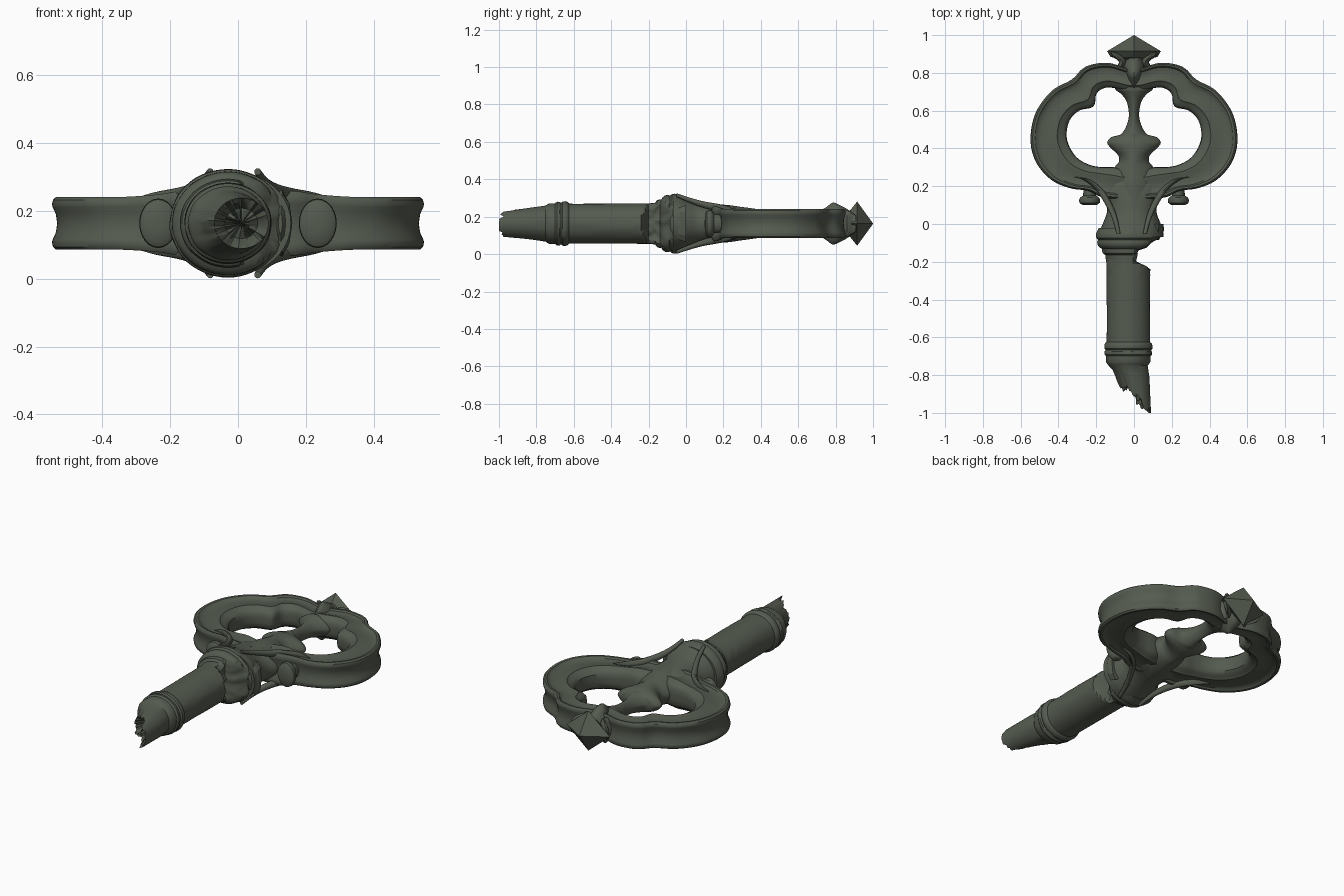
import bpy, bmesh, math
from mathutils import Vector, noise

cube = bpy.data.objects.get("Cube")
if cube:
    bpy.data.objects.remove(cube)

CZ = 0.163  # height of the key's long axis

iron = bpy.data.materials.new("dark green iron")
iron.use_nodes = True
colour = (0.09, 0.105, 0.08, 1)
iron.diffuse_color = colour
bsdf = next(n for n in iron.node_tree.nodes if n.type == "BSDF_PRINCIPLED")
bsdf.inputs["Base Color"].default_value = colour
bsdf.inputs["Roughness"].default_value = 0.7


def skin(name, rows, wrap=False, angle=35):
    """Skin closed rings of points into one solid object."""
    bm = bmesh.new()
    grid = [[bm.verts.new(p) for p in row] for row in rows]
    pairs = list(zip(grid, grid[1:]))
    if wrap:
        pairs.append((grid[-1], grid[0]))
    for a, b in pairs:
        n = len(a)
        for i in range(n):
            j = (i + 1) % n
            bm.faces.new((a[i], a[j], b[j], b[i]))
    if not wrap:
        bm.faces.new(grid[0])
        bm.faces.new(grid[-1])
    bmesh.ops.remove_doubles(bm, verts=bm.verts, dist=0.0003)
    bmesh.ops.recalc_face_normals(bm, faces=bm.faces)
    mesh = bpy.data.meshes.new(name)
    bm.to_mesh(mesh)
    bm.free()
    mesh.materials.append(iron)
    ob = bpy.data.objects.new(name, mesh)
    bpy.context.collection.objects.link(ob)
    bpy.ops.object.select_all(action="DESELECT")
    ob.select_set(True)
    bpy.context.view_layer.objects.active = ob
    bpy.ops.object.shade_smooth_by_angle(angle=math.radians(angle))
    return ob


def spline(pts, steps, closed=False):
    """Smooth curve through points of any dimension."""
    out, n = [], len(pts)
    pick = (lambda i: pts[i % n]) if closed else (lambda i: pts[min(max(i, 0), n - 1)])
    for i in range(n if closed else n - 1):
        for s in range(steps):
            t = s / steps
            out.append([0.5 * (2 * b + (c - a) * t + (2 * a - 5 * b + 4 * c - d) * t * t
                               + (3 * b - a - 3 * c + d) * t ** 3)
                        for a, b, c, d in zip(pick(i - 1), pick(i), pick(i + 1), pick(i + 2))])
    return out if closed else out + [list(pts[-1])]


def spow(v, p):
    return math.copysign(abs(v) ** p, v)


def section(y, rx, rz, cx=0, cz=CZ, n=32, p=1.0):
    """Superellipse ring across the long axis; p > 1 gives a ridge."""
    angles = [2 * math.pi * i / n for i in range(n)]
    return [(cx + rx * spow(math.cos(a), p), y, cz + rz * spow(math.sin(a), p)) for a in angles]


def lerp_table(table, v):
    """Piecewise linear lookup, keys falling."""
    for (a, x), (b, y) in zip(table, table[1:]):
        if b <= v <= a:
            return x + (y - x) * (a - v) / (a - b)
    return table[0][1] if v > table[0][0] else table[-1][1]


# Bow: grooved moulding between an outer and an inner outline
# (outer x, outer y, inner x, inner y, half thickness)
half = [(0, .13, 0, .28, .09), (.16, .14, .1, .3, .095), (.24, .175, .18, .302, .085),
        (.34, .19, .24, .315, .078), (.44, .235, .3, .35, .077), (.52, .33, .342, .41, .077),
        (.548, .45, .357, .475, .077), (.52, .59, .34, .55, .077), (.435, .705, .29, .6, .077),
        (.33, .765, .215, .622, .077), (.275, .82, .2, .685, .077), (.22, .845, .17, .714, .077),
        (.13, .852, .12, .722, .077), (0, .82, 0, .7, .077)]
loop = half + [(-a, b, -c, d, h) for a, b, c, d, h in half[-2:0:-1]]
upper = [(.08, 0), (.06, .35), (.01, .62), (0, .72), (.015, .9), (.06, 1), (.13, .98), (.18, .86),
         (.3, .8), (.5, .8), (.64, .88), (.74, .9), (.82, .76), (.9, .7), (.98, .5), (1, .2)]
profile = upper + [(t, -z) for t, z in upper[:0:-1]]
rows = [[(ox + (ix - ox) * t, oy + (iy - oy) * t, CZ + z * h) for t, z in profile]
        for ox, oy, ix, iy, h in spline(loop, 6, True)]
skin("bow_ring", rows, wrap=True)

# Pierced centre stem with side lobes, ridged along the middle
stem = [(.76, .1, .06), (.715, .1, .065), (.69, .07, .06), (.65, .04, .05), (.58, .027, .045),
        (.52, .04, .05), (.475, .07, .06), (.46, .12, .06), (.43, .142, .07), (.4, .12, .075),
        (.365, .085, .08), (.33, .08, .085), (.29, .11, .09), (.22, .13, .1), (.12, .12, .105)]
skin("centre_stem", [section(*s, p=1.25) for s in spline(stem, 4)])

# Flared neck joining the bow to the collar
neck = [(.27, .09, .07), (.21, .17, .088), (.16, .17, .098), (.11, .138, .106), (.06, .132, .115),
        (.01, .15, .13), (-.03, .165, .145), (-.07, .168, .152)]
skin("neck", [section(y, rx, rz, cx=-.012, n=40) for y, rx, rz in spline(neck, 4)])

# Raised leaf ribs running down both faces of the neck
rib = [(-.05, .01, .16, 0), (.03, .014, .13, .02), (.1, .018, .108, .05), (.18, .02, .092, .1),
       (.235, .018, .08, .17), (.25, .008, .066, .24)]
for side in (-1, 1):
    for face in (-1, 1):
        skin("neck_rib", [section(y, r, r, cx=side * (x + .07) - .012, cz=CZ + face * (h - .008), n=12)
                          for y, r, h, x in spline(rib, 4)])

# Round studs under the shoulders
stud = [(.2, .03, .045), (.15, .035, .05), (.14, .05, .068), (.128, .056, .073),
        (.112, .054, .07), (.102, .04, .055), (.1, .01, .015)]
for side in (-1, 1):
    skin("shoulder_stud", [section(*s, cx=side * .235, n=24) for s in stud])

# Pointed finial with a four-sided head
head = [(.84, .035, .05), (.868, .05, .06), (.885, .125, .08), (.915, .142, .118), (1, .001, .001)]
skin("finial_head", [section(*s, n=4) for s in head], angle=15)
leaf = [(.72, .008, .07), (.75, .03, .088), (.785, .045, .112), (.82, .06, .1), (.85, .055, .085),
        (.875, .045, .07), (.9, .07, .07)]
skin("finial_leaf", [section(*s, p=1.15, n=24) for s in spline(leaf, 4)])
scroll = [(.8, .03, .02, .1), (.83, .022, .035, .075), (.86, .02, .04, .06), (.89, .03, .03, .09), (.91, .01, .01, .11)]
for side in (-1, 1):
    skin("finial_scroll", [section(y, rx, rz + .03, cx=side * x, n=12) for y, rx, rz, x in spline(scroll, 3)])

# Shaft with turned mouldings: (y, radius)
turned = [(-.02, .155), (-.045, .168), (-.06, .172), (-.075, .17), (-.085, .16), (-.092, .164),
          (-.11, .163), (-.125, .152), (-.132, .138), (-.14, .14), (-.155, .135), (-.165, .12),
          (-.2, .116), (-.6, .114), (-.625, .115), (-.632, .124), (-.645, .129), (-.66, .127),
          (-.668, .119), (-.675, .125), (-.69, .126), (-.7, .117), (-.73, .117), (-.742, .11), (-.75, .104)]
# How far the surviving metal reaches to the left at the break
broken = [(-.03, .2), (-.06, .145), (-.1, .085), (-.125, .06), (-.14, .01), (-.2, .005), (-.22, .05), (-.25, .1), (-.27, .2)]
steps = [a[0] for a in turned] + [-.16 - .01 * i for i in range(1, 14)] + [-.3 - .05 * i for i in range(6)]
rows = []
for y in sorted(set(steps), reverse=True):
    r = lerp_table(turned, y)
    limit = lerp_table(broken, y)
    row = []
    for x, yy, z in section(y, r, r * .93, cx=-.03, n=56):
        rough = noise.noise(Vector((x * 9, y * 30, z * 25)))
        if x > limit:
            x = limit + .02 * rough
            z = CZ + (z - CZ) * .88
        else:
            x += .003 * rough
        row.append((x, yy, z))
    rows.append(row)

# Snapped tip: jagged slanting rim, then a rough hollow inside
for k, shrink, sink in ((.25, 1, 0), (.5, 1, 0), (.75, 1, 0), (1, 1, 0),
                        (1, .8, .02), (1, .6, .07), (1, .3, .05), (1, .02, .06)):
    r = .104 - .024 * k
    row = []
    for i, (x, _, z) in enumerate(section(0, r, r * .93, cx=-.025 + .035 * k, n=56)):
        jag = noise.noise(Vector((x * 22, 3.7, z * 22))) * .05 + (i % 3) * .006
        end = -.915 - .85 * (x + .01) + jag
        end = max(end, -1)
        mid = -.025 + .035 * k
        dent = sink + (.03 * noise.noise(Vector((x * 40, shrink * 9, z * 40))) if sink else 0)
        row.append((mid + (x - mid) * shrink, -.75 + (end + .75) * k + dent, CZ + (z - CZ) * shrink))
    rows.append(row)
skin("broken_shaft", rows)

# Torn collar shard beside the break
shard = [(.0, .03, .1), (-.03, .035, .09), (-.06, .022, .07), (-.085, .006, .03)]
skin("collar_shard", [section(y, rx, rz, cx=.125, n=9) for y, rx, rz in shard], angle=20)
